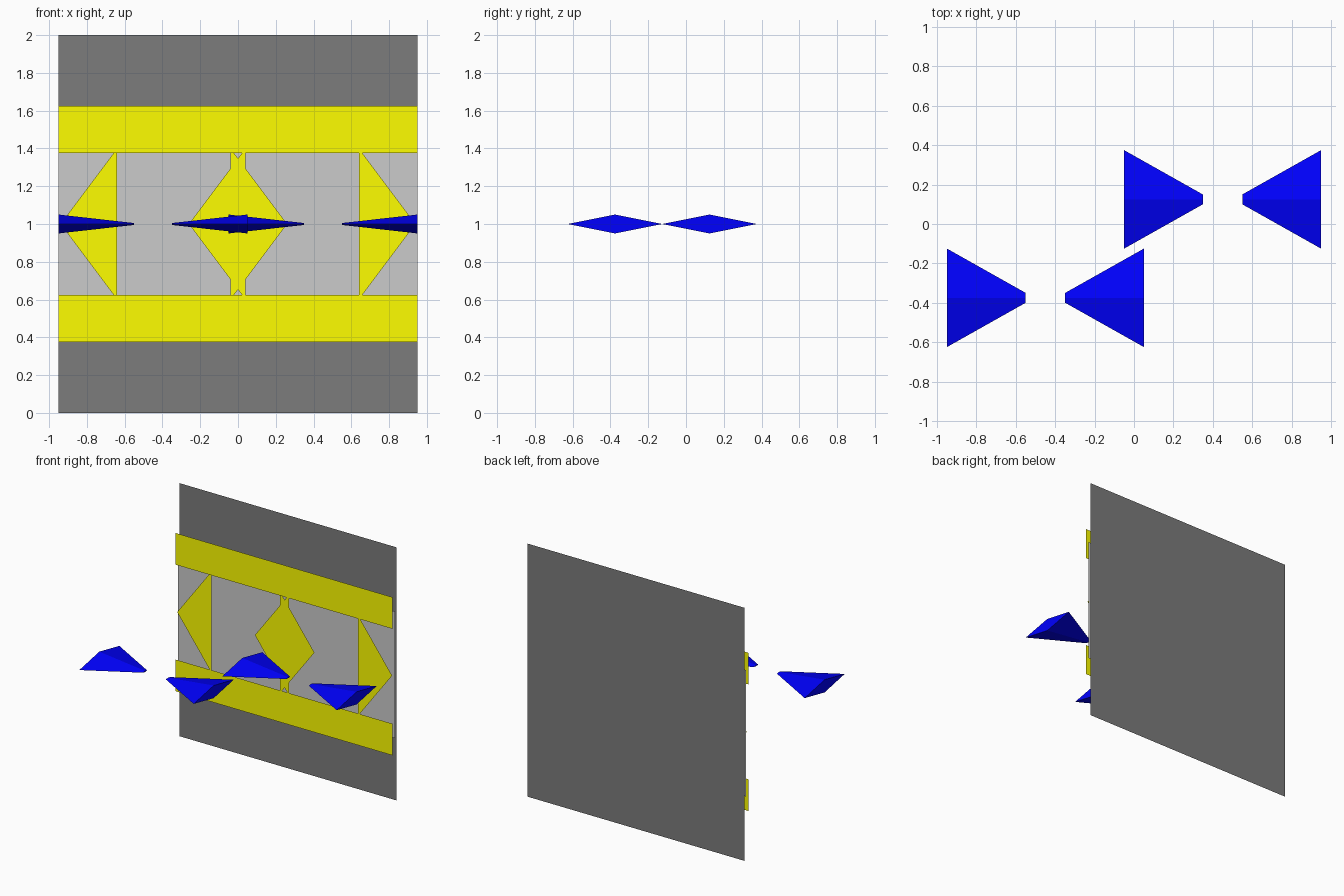
import bpy

if "Cube" in bpy.data.objects:
    bpy.data.objects.remove(bpy.data.objects["Cube"])

BACK = 0.625   # y of the rear board


def material(name, rgb):
    m = bpy.data.materials.new(name)
    m.diffuse_color = (*rgb, 1)
    m.use_nodes = True
    m.node_tree.nodes["Principled BSDF"].inputs["Base Color"].default_value = m.diffuse_color
    return m


BLACK = material("dark", (0.2, 0.2, 0.2))
YELLOW = material("yellow", (1, 1, 0))
BLUE = material("blue", (0, 0, 1))


def add(name, verts, faces, mat=None):
    me = bpy.data.meshes.new(name)
    me.from_pydata(verts, [], faces)
    me.update()
    ob = bpy.data.objects.new(name, me)
    bpy.context.collection.objects.link(ob)
    if mat:
        me.materials.append(mat)
    return ob


def sheet(name, points, offset, mat=None):
    """Flat upright polygon facing the front (points counter-clockwise in x, z)."""
    y = BACK - offset
    return add(name, [(x, y, z) for x, z in points], [range(len(points))], mat)


def strip(name, z0, z1, offset, mat=None):
    return sheet(name, [(-0.95, z0), (0.95, z0), (0.95, z1), (-0.95, z1)], offset, mat)


def dart(name, tail_x, y, direction):
    """Flattened four-sided tapered spike, tail at tail_x."""
    verts = []
    for x, r in ((tail_x, 0.25), (tail_x + 0.4 * direction, 0.025)):
        verts += [(x, y + r, 1), (x, y, 1 + 0.2 * r), (x, y - r, 1), (x, y, 1 - 0.2 * r)]
    faces = [(3, 2, 1, 0), (4, 5, 6, 7)]
    faces += [(i, (i + 1) % 4, (i + 1) % 4 + 4, i + 4) for i in range(4)]
    if direction < 0:
        faces = [f[::-1] for f in faces]
    add(name, verts, [f[::-1] for f in faces], BLUE)


# Layered backdrop
strip("back_board", 0, 2, 0, BLACK)
strip("grey_panel", 0.5, 1.5, 0.02)
strip("lower_band", 0.375, 0.625, 0.05, YELLOW)
strip("upper_band", 1.375, 1.625, 0.05, YELLOW)

# Yellow triangles, the middle two overlap into a diamond
for i, (base, d) in enumerate(((-0.64, -1), (0.04, -1), (-0.04, 1), (0.64, 1))):
    pts = [(base, 0.6), (base + 0.3 * d, 1), (base, 1.4)]
    sheet(f"yellow_triangle_{i + 1}", pts if d > 0 else pts[::-1], 0.042 + 0.001 * (i % 2), YELLOW)

# Blue darts, in two facing pairs
for i, (x, y, d) in enumerate(((-0.95, -0.375, 1), (0.05, -0.375, -1),
                               (-0.05, 0.125, 1), (0.95, 0.125, -1))):
    dart(f"blue_dart_{i + 1}", x, y, d)
